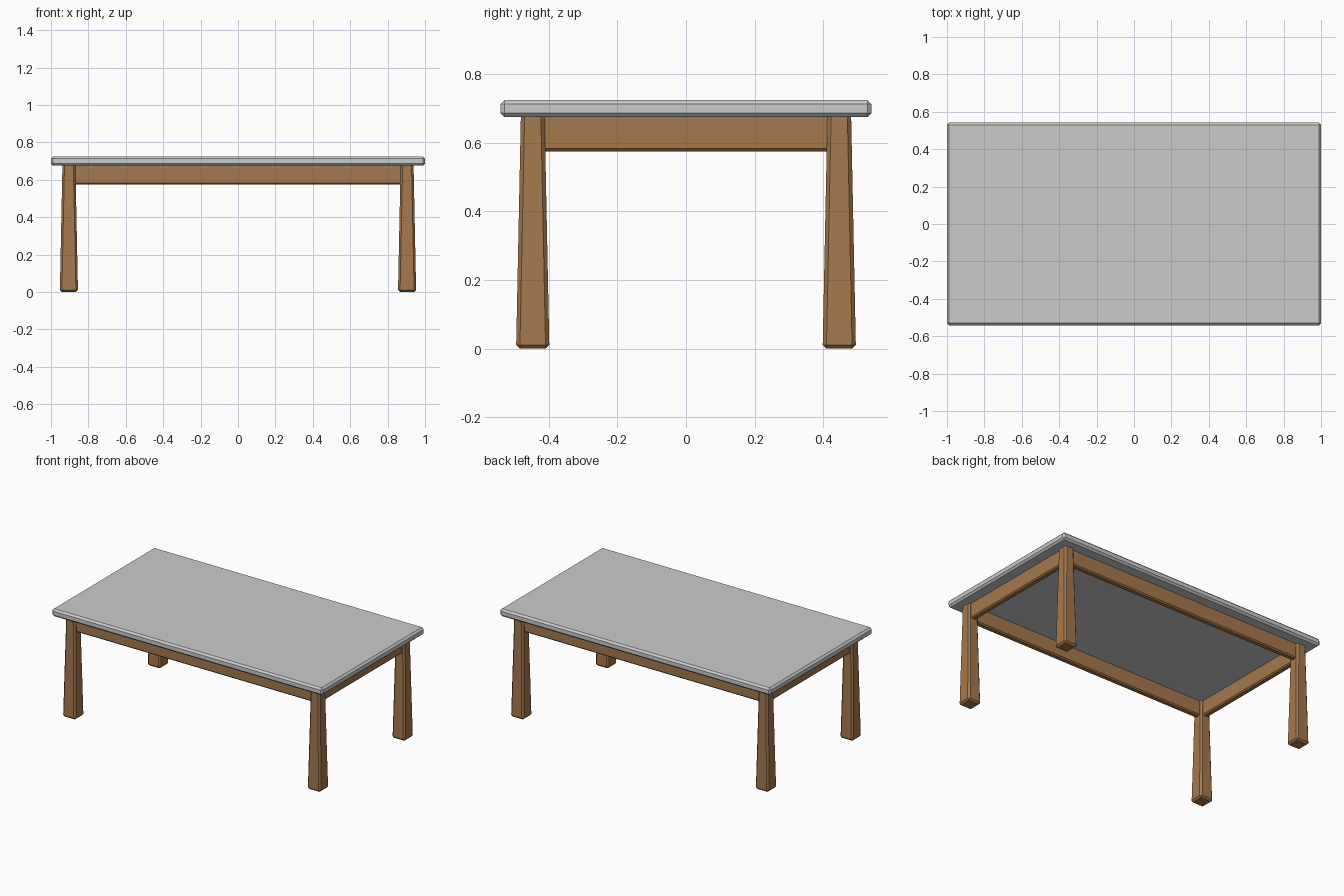
import bpy, bmesh

if "Cube" in bpy.data.objects:
    bpy.data.objects.remove(bpy.data.objects["Cube"])

wood = bpy.data.materials.new("wood")
wood.diffuse_color = (0.38, 0.19, 0.075, 1)
wood.use_nodes = True
wood.node_tree.nodes["Principled BSDF"].inputs["Base Color"].default_value = wood.diffuse_color


def block(name, centre, size, bevel, mat=None, top_scale=1.0):
    """Chamfered box, optionally tapered towards its top."""
    bm = bmesh.new()
    bmesh.ops.create_cube(bm, size=1)
    for v in bm.verts:
        s = top_scale if v.co.z > 0 else 1.0
        v.co = (v.co.x * size[0] * s, v.co.y * size[1] * s, v.co.z * size[2])
    bmesh.ops.bevel(bm, geom=bm.edges[:], offset=bevel, segments=1,
                    profile=0.5, affect='EDGES')
    bmesh.ops.recalc_face_normals(bm, faces=bm.faces[:])
    me = bpy.data.meshes.new(name)
    bm.to_mesh(me)
    bm.free()
    ob = bpy.data.objects.new(name, me)
    ob.location = centre
    if mat:
        me.materials.append(mat)
    bpy.context.collection.objects.link(ob)
    return ob


LEG_X, LEG_Y = 0.904, 0.447
TOP_Z, UNDER_Z = 0.725, 0.675

# Table top
block("table_top", (0, 0, (TOP_Z + UNDER_Z) / 2), (2, 1.083, TOP_Z - UNDER_Z), 0.012)

# Tapered legs, wider at the foot
LEG_H = 0.69
for sy, depth in ((-1, "front"), (1, "back")):
    for sx, side in ((-1, "left"), (1, "right")):
        block(f"{depth}_{side}_leg", (sx * LEG_X, sy * LEG_Y, LEG_H / 2),
              (0.097, 0.097, LEG_H), 0.011, wood, 0.71)

# Aprons between the legs
for s, front, side in ((-1, "front", "left"), (1, "back", "right")):
    block(f"{front}_apron", (0, s * LEG_Y, 0.63), (1.78, 0.04, 0.11), 0.008, wood)
    block(f"{side}_apron", (s * LEG_X, 0, 0.63), (0.04, 0.87, 0.11), 0.008, wood)
